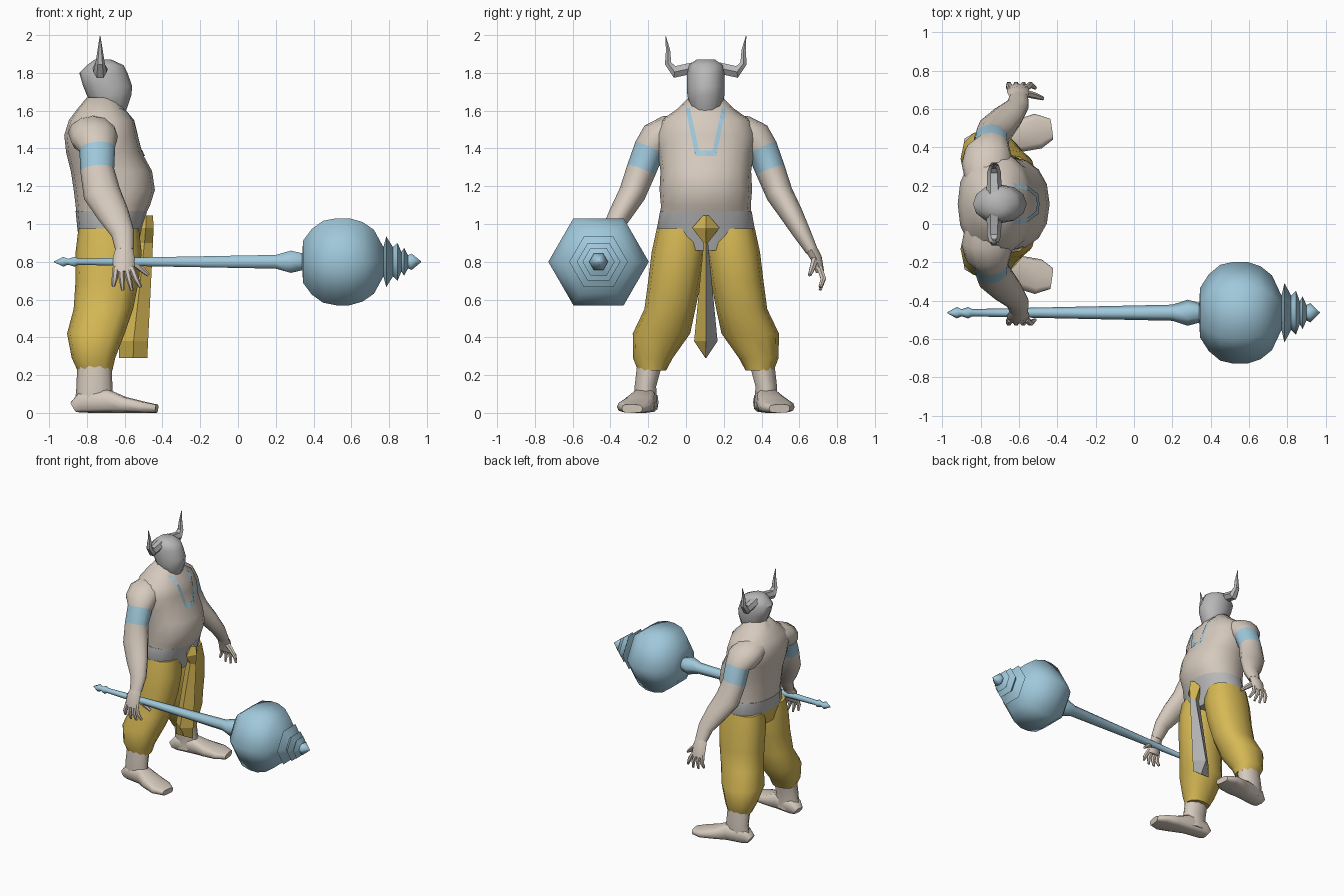
import bpy, bmesh, math
from mathutils import Vector
from mathutils.bvhtree import BVHTree

if "Cube" in bpy.data.objects:
    bpy.data.objects.remove(bpy.data.objects["Cube"])

Y0 = 0.105  # symmetry plane of the figure, which faces +x


def material(name, rgb):
    m = bpy.data.materials.new(name)
    m.diffuse_color = (*rgb, 1)
    m.use_nodes = True
    m.node_tree.nodes["Principled BSDF"].inputs["Base Color"].default_value = m.diffuse_color
    return m


SKIN = material("skin", (0.67, 0.59, 0.51))
GOLD = material("gold cloth", (0.67, 0.48, 0.09))
BLUE = material("pale blue", (0.35, 0.58, 0.71))
GREY = material("grey", (0.48, 0.48, 0.48))


def finish(name, bm, mats, smooth):
    me = bpy.data.meshes.new(name)
    bm.to_mesh(me)
    bm.free()
    for m in mats:
        me.materials.append(m)
    ob = bpy.data.objects.new(name, me)
    bpy.context.collection.objects.link(ob)
    if smooth:
        bpy.ops.object.select_all(action='DESELECT')
        ob.select_set(True)
        bpy.context.view_layer.objects.active = ob
        bpy.ops.object.shade_smooth_by_angle(angle=math.radians(smooth))
    return ob


def loft(name, rings, mats, n=12, power=1.0, smooth=50, flat=False, rule=None):
    """Skin elliptical rings (x, y, z, ra, rb); rule(segment, face) picks the material."""
    bm = bmesh.new()
    cs = [Vector(r[:3]) for r in rings]
    loops = []
    for i, r in enumerate(rings):
        t = (cs[min(i + 1, len(cs) - 1)] - cs[max(i - 1, 0)]).normalized()
        if flat:
            t = Vector((0, 0, 1))
        ref = Vector((0, 1, 0)) if abs(t.x) > 0.8 else Vector((1, 0, 0))
        a = (ref - t * t.dot(ref)).normalized()
        b = t.cross(a)
        loop = []
        for k in range(n):
            c, s = math.cos(2 * math.pi * k / n), math.sin(2 * math.pi * k / n)
            c, s = (math.copysign(abs(v) ** power, v) for v in (c, s))
            loop.append(bm.verts.new(cs[i] + a * r[3] * c + b * r[4] * s))
        loops.append(loop)
    segs = []
    for i in range(len(loops) - 1):
        for k in range(n):
            j = (k + 1) % n
            segs.append((i, bm.faces.new((loops[i][k], loops[i][j], loops[i + 1][j], loops[i + 1][k]))))
    bm.faces.new(loops[0])
    bm.faces.new(loops[-1])
    bmesh.ops.recalc_face_normals(bm, faces=bm.faces[:])
    if rule:
        for i, f in segs:
            f.material_index = rule(i, f)
    return finish(name, bm, mats, smooth)


def stack(rows, side=1):
    """Rows of (z, x_back, x_front, y_offset, half_width) to horizontal rings."""
    return [((x0 + x1) / 2, Y0 + side * o, z, (x1 - x0) / 2, hy) for z, x0, x1, o, hy in rows]


# Torso
torso = loft("torso", stack([
    (1.05, -.855, -.49, 0, .24), (1.10, -.86, -.465, 0, .238), (1.18, -.87, -.44, 0, .245),
    (1.28, -.885, -.455, 0, .24), (1.38, -.91, -.51, 0, .255), (1.47, -.92, -.53, 0, .27),
    (1.55, -.895, -.55, 0, .235), (1.61, -.85, -.60, 0, .15), (1.67, -.80, -.64, 0, .09)]),
    [SKIN], n=16, power=.9, flat=True)

# Waistband: grey, gold seat at the back
loft("waistband", stack([(.86, -.83, -.54, 0, .20), (.97, -.85, -.51, 0, .26), (1.07, -.86, -.48, 0, .242)]),
     [GREY, GOLD], n=16, power=.9, flat=True,
     rule=lambda i, f: 1 if i == 0 and f.normal.x < 0.2 else 0)

# Helmet
loft("helmet", stack([
    (1.585, -.65, -.60, 0, .045), (1.62, -.76, -.585, 0, .085), (1.68, -.80, -.565, 0, .098),
    (1.73, -.82, -.56, 0, .10), (1.80, -.84, -.585, 0, .10), (1.84, -.80, -.605, 0, .09),
    (1.87, -.76, -.67, 0, .05)]), [GREY], flat=True)

# Parts on both sides
for s, side in ((1, "left"), (-1, "right")):
    def path(pts):
        return [(x, Y0 + s * o, z, ra, rb) for x, o, z, ra, rb in pts]

    # Horn
    loft(side + "_horn", path([
        (-.73, .05, 1.83, .04, .034), (-.73, .165, 1.805, .036, .036), (-.73, .20, 1.85, .025, .02),
        (-.73, .20, 1.92, .014, .013), (-.73, .213, 1.995, .002, .002)]), [GREY], n=6, smooth=35)

    # Arm with blue band
    loft(side + "_arm", path([
        (-.77, .12, 1.50, .11, .08), (-.77, .20, 1.485, .13, .09), (-.76, .262, 1.45, .125, .095),
        (-.745, .298, 1.40, .095, .083), (-.745, .342, 1.285, .09, .079),
        (-.72, .39, 1.16, .10, .072), (-.66, .455, 1.05, .085, .06),
        (-.61, .51, .95, .062, .047), (-.60, .56, .86, .048, .033)]),
        [SKIN, BLUE], rule=lambda i, f: 1 if i == 3 else 0)

    # Hand
    loft(side + "_palm", path([
        (-.60, .55, .88, .045, .032), (-.605, .585, .82, .058, .03), (-.605, .605, .745, .056, .022)]),
        [SKIN], n=8)
    for k, (xb, xt, zt) in enumerate([(-.646, -.66, .67), (-.62, -.61, .65), (-.592, -.562, .65), (-.565, -.515, .665)]):
        loft(f"{side}_finger_{k + 1}", path([
            (xb, .602, .77, .017, .017), ((xb + xt) / 2, .622, .71, .016, .016), (xt, .605, zt, .009, .009)]),
            [SKIN], n=6)
    loft(side + "_thumb", path([
        (-.58, .58, .82, .022, .02), (-.52, .565, .77, .018, .017), (-.475, .55, .73, .01, .01)]), [SKIN], n=6)

    # Trouser leg
    loft(side + "_trouser_leg", stack([
        (.975, -.845, -.525, .135, .125), (.85, -.86, -.51, .145, .142), (.70, -.86, -.525, .165, .14),
        (.55, -.87, -.555, .19, .135), (.42, -.905, -.60, .235, .152), (.29, -.88, -.65, .28, .105),
        (.225, -.85, -.665, .285, .075)], s), [GOLD], power=.85, flat=True)

    # Shin and foot
    loft(side + "_shin", stack([
        (.32, -.85, -.67, .285, .075), (.14, -.855, -.665, .32, .06), (.03, -.865, -.66, .315, .062)], s),
        [SKIN], n=10, flat=True)
    loft(side + "_foot", [(x, Y0 + s * o, h / 2, hy, h / 2) for x, o, h, hy in [
        (-.87, .305, .06, .04), (-.83, .31, .11, .06), (-.69, .33, .125, .065), (-.60, .355, .085, .085),
        (-.50, .38, .06, .092), (-.43, .39, .045, .055)]], [SKIN], n=12, power=.6)

# Knotted loincloth: gold knot, tail gold on one side and grey on the other
loft("loincloth", stack([
    (1.045, -.52, -.45, 0, .015), (.98, -.53, -.447, 0, .072), (.90, -.54, -.45, 0, .012),
    (.38, -.63, -.476, 0, .062), (.29, -.63, -.48, 0, .002)]),
    [GOLD, GREY], n=4, smooth=0, flat=True,
    rule=lambda i, f: 1 if i >= 2 and f.normal.y > 0 else 0)

# Necklace: thin strip laid on the chest
me = torso.data
tree = BVHTree.FromPolygons([v.co for v in me.vertices], [p.vertices[:] for p in me.polygons])
corners = [[(-.108, 1.615), (-.055, 1.36), (.055, 1.36), (.108, 1.615)],
           [(-.085, 1.615), (-.036, 1.39), (.036, 1.39), (.085, 1.615)]]
bm = bmesh.new()
prev = None
for seg in range(3):
    for step in range(9):
        pair = []
        for line in corners:
            p = Vector(line[seg]).lerp(Vector(line[seg + 1]), step / 8)
            hit = tree.ray_cast(Vector((0, Y0 + p.x, p.y)), Vector((-1, 0, 0)))[0]
            pair.append(bm.verts.new((hit.x + .006, Y0 + p.x, p.y)))
        if prev and step:
            f = bm.faces.new((prev[0], pair[0], pair[1], prev[1]))
            f.normal_update()
            if f.normal.x < 0:
                f.normal_flip()
        prev = pair
finish("necklace", bm, [BLUE], 0)

# Six-sided mace lying along x: (x, radius)
profile = [(-.975, .002), (-.925, .03), (-.90, .018), (-.865, .03), (-.845, .019), (-.50, .027),
           (.20, .042), (.28, .068), (.34, .052), (.345, .13), (.39, .20), (.45, .25), (.52, .266),
           (.59, .266), (.66, .243), (.72, .195), (.76, .11), (.77, .09), (.785, .155), (.82, .09),
           (.845, .115), (.865, .06), (.88, .085), (.90, .04), (.92, .05), (.97, .002)]
loft("mace", [(x, -.463, .80, r, r) for x, r in profile], [BLUE], n=6, smooth=65)
